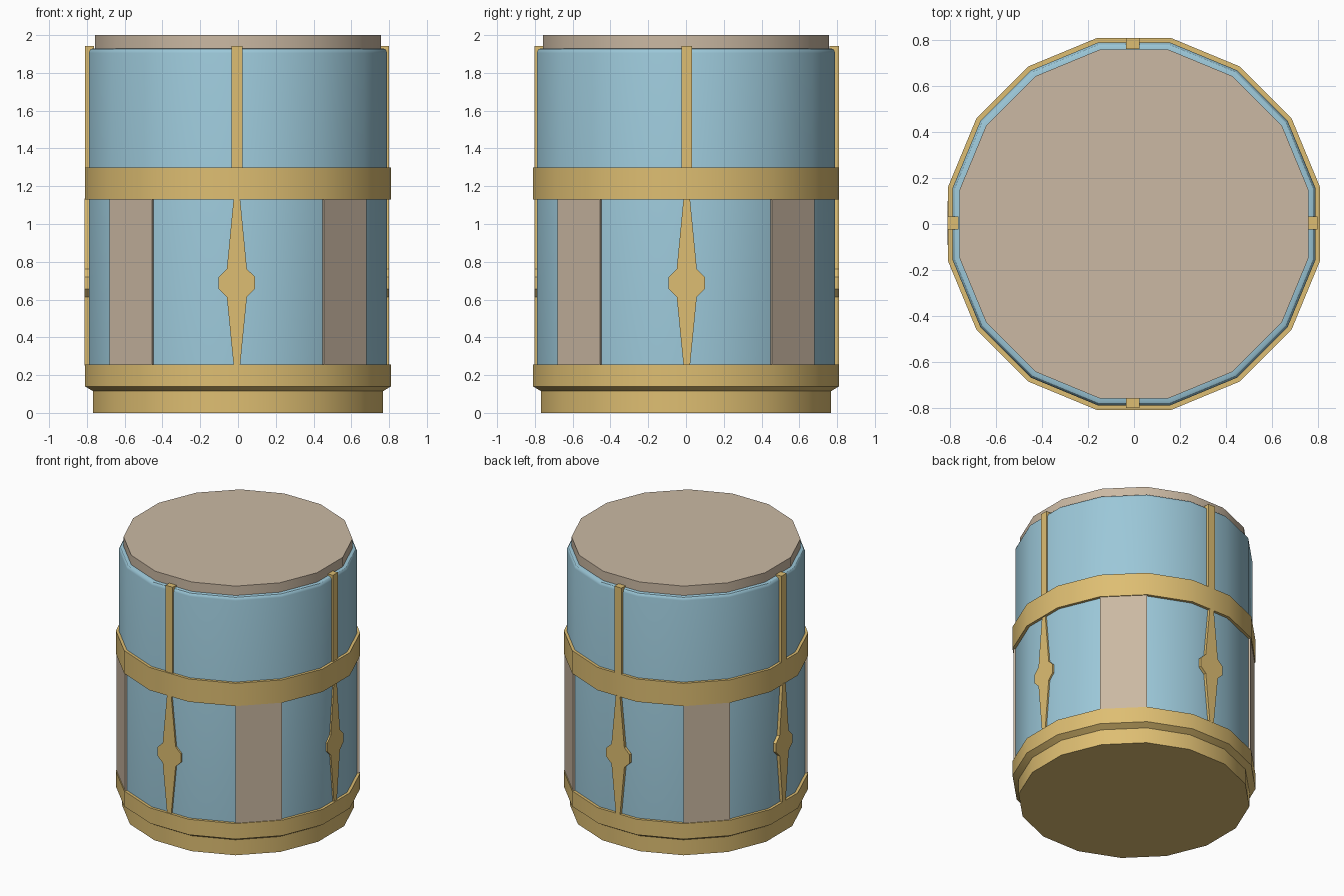
import bpy, bmesh, math
from mathutils import Matrix, Vector

if "Cube" in bpy.data.objects:
    bpy.data.objects.remove(bpy.data.objects["Cube"])

N = 16
K = 1 / math.cos(math.pi / N)   # flat-side distance -> corner radius


def material(name, rgb):
    m = bpy.data.materials.new(name)
    lin = [((c / 255 + 0.055) / 1.055) ** 2.4 for c in rgb]
    m.diffuse_color = (*lin, 1)
    m.use_nodes = True
    m.node_tree.nodes["Principled BSDF"].inputs["Base Color"].default_value = m.diffuse_color
    return m


BLUE = material("soft blue", (156, 200, 217))
GOLD = material("gold", (222, 190, 114))
TAN = material("warm tan", (203, 185, 163))


def finish(name, bm, mat, smooth=True):
    bmesh.ops.recalc_face_normals(bm, faces=bm.faces)
    me = bpy.data.meshes.new(name)
    bm.to_mesh(me)
    bm.free()
    ob = bpy.data.objects.new(name, me)
    bpy.context.collection.objects.link(ob)
    me.materials.append(mat)
    if smooth:
        bpy.ops.object.select_all(action='DESELECT')
        ob.select_set(True)
        bpy.context.view_layer.objects.active = ob
        bpy.ops.object.shade_smooth_by_angle(angle=math.radians(30))
    return ob


def lathe(name, profile, mat, ring=False):
    """Sixteen-sided turned solid (capped) or closed ring; profile = (flat distance, z)."""
    bm = bmesh.new()
    loops = []
    for r, z in profile:
        loops.append([bm.verts.new((r * K * math.cos((i + .5) * math.tau / N),
                                    r * K * math.sin((i + .5) * math.tau / N), z)) for i in range(N)])
    pairs = list(zip(loops, loops[1:]))
    if ring:
        pairs.append((loops[-1], loops[0]))
    else:
        bm.faces.new(loops[0])
        bm.faces.new(loops[-1])
    for a, b in pairs:
        for i in range(N):
            j = (i + 1) % N
            bm.faces.new((a[i], a[j], b[j], b[i]))
    return finish(name, bm, mat)


def plate(name, outline, inner, outer, angle, mat, shift=(0, 0)):
    """Outline (sideways, z) extruded outwards on the front, then turned about z."""
    bm = bmesh.new()
    rings = [[bm.verts.new((x * (d / outer if shift == (0, 0) else 1), -d, z)) for x, z in outline]
             for d in (inner, outer)]
    bm.faces.new(rings[0])
    bm.faces.new(rings[1])
    n = len(outline)
    for i in range(n):
        j = (i + 1) % n
        bm.faces.new((rings[0][i], rings[0][j], rings[1][j], rings[1][i]))
    bm.transform(Matrix.Translation(Vector((*shift, 0))) @ Matrix.Rotation(angle, 4, 'Z'))
    return finish(name, bm, mat, False)


# Turned parts
lathe("base", [(.768, 0), (.768, .115), (.809, .14), (.809, .255), (.76, .255)], GOLD)
lathe("body_shell", [(.789, .2), (.789, 1.905), (.786, 1.917), (.779, 1.926), (.768, 1.93), (.74, 1.93)], BLUE)
lathe("middle_band", [(.77, 1.13), (.809, 1.13), (.809, 1.30), (.77, 1.30)], GOLD, ring=True)
lathe("top_cap", [(.758, 1.9), (.758, 2.0)], TAN)

# Trim outlines
half = [(.017, 1.135), (.053, .762), (.096, .72), (.096, .656), (.053, .614), (.017, .25)]
spindle = half + [(-x, z) for x, z in reversed(half)]
strip = [(.029, 1.29), (.029, 1.943), (-.029, 1.943), (-.029, 1.29)]
w = .803 * math.tan(math.pi / N)
panel = [(w, .25), (w, 1.135), (-w, 1.135), (-w, .25)]
OFFSET = (-.006, .004)

for i, side in enumerate(("front", "right", "back", "left")):
    a = i * math.pi / 2
    plate(side + "_upper_strip", strip, .757, .805, a, GOLD, OFFSET)
    plate(side + "_spindle_ornament", spindle, .77, .806, a, GOLD, OFFSET)
    plate(side + "_corner_panel", panel, .77, .803, a + math.pi / 4, TAN)
